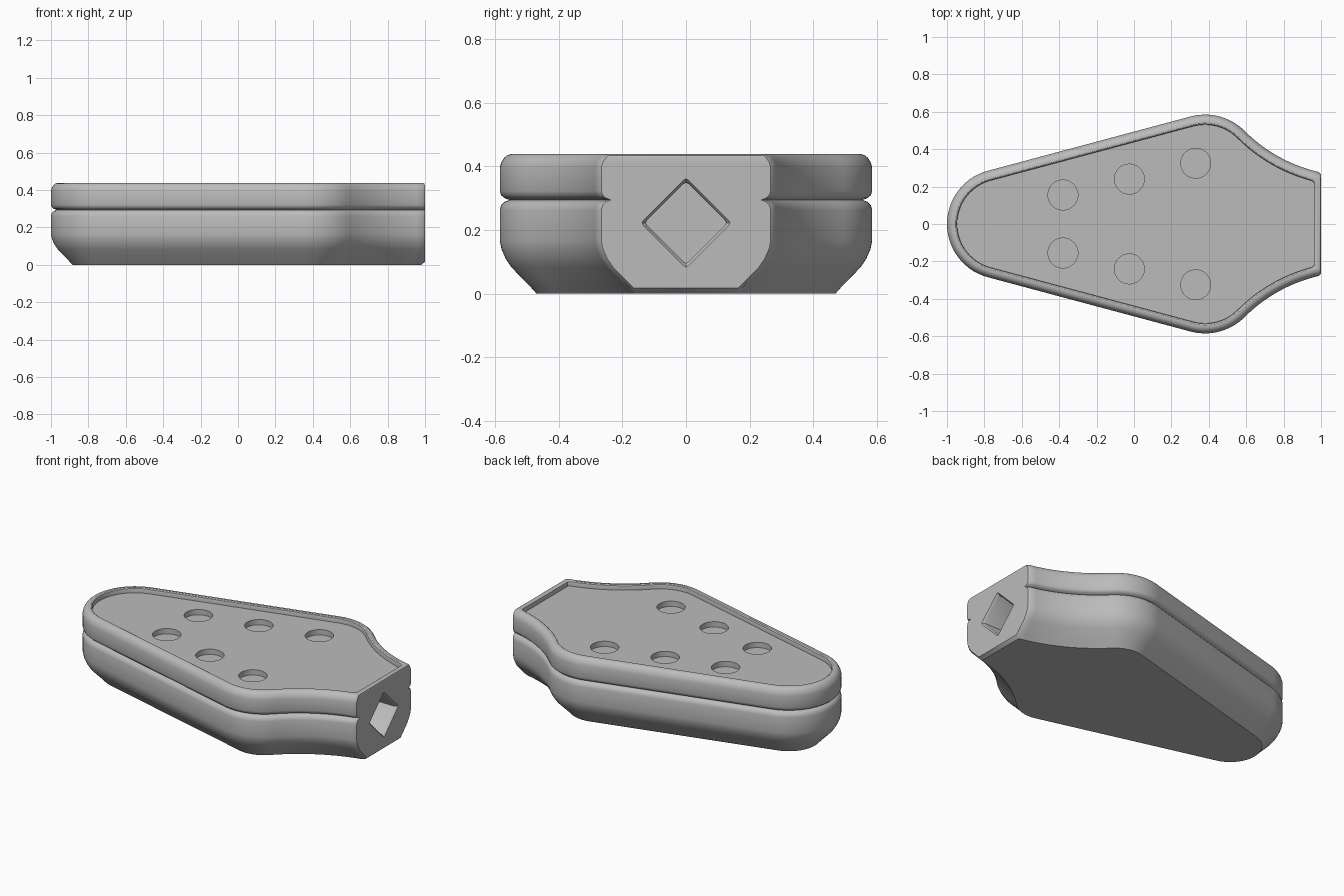
import bpy
import bmesh
from math import sin, cos, asin, radians, pi

cube = bpy.data.objects.get("Cube")
if cube:
    bpy.data.objects.remove(cube, do_unlink=True)

grey = bpy.data.materials.new("plain_grey")
grey.use_nodes = True
colour = (0.5, 0.5, 0.5, 1)
grey.diffuse_color = colour
grey.node_tree.nodes["Principled BSDF"].inputs["Base Color"].default_value = colour


def spread(a, b, n):
    return [a + (b - a) * i / n for i in range(n + 1)]


def outline(inset, z, end):
    """Closed outline: round nose, straight flanks, round shoulders, hollow neck, flat end."""
    half = []
    r = 0.2946 - inset
    for a in spread(pi, radians(105), 14):
        half.append((-0.7054 + r * cos(a), r * sin(a)))
    r = 0.3 - inset
    for a in spread(radians(105), radians(45), 14):
        half.append((0.38 + r * cos(a), 0.285 + r * sin(a)))
    r = 0.82 + inset
    cx, cy = 1.172, 1.077
    last = asin((cx - 1 + end + 0.012) / r)
    for a in spread(radians(45), last, 14)[1:]:
        half.append((cx - r * sin(a), cy - r * cos(a)))
    half.append((1 - end, half[-1][1] - 0.012))
    ring = half + [(x, -y) for x, y in reversed(half[1:])]
    return [(x, y, z) for x, y in ring]


def loft(name, rings):
    """Skin a stack of equal rings and cap both ends."""
    bm = bmesh.new()
    loops = [[bm.verts.new(p) for p in ring] for ring in rings]
    for a, b in zip(loops, loops[1:]):
        for i in range(len(a)):
            j = (i + 1) % len(a)
            bm.faces.new((a[i], a[j], b[j], b[i]))
    bm.faces.new(loops[0])
    bm.faces.new(loops[-1])
    bmesh.ops.recalc_face_normals(bm, faces=bm.faces)
    mesh = bpy.data.meshes.new(name)
    bm.to_mesh(mesh)
    bm.free()
    mesh.materials.append(grey)
    obj = bpy.data.objects.new(name, mesh)
    bpy.context.collection.objects.link(obj)
    return obj


def diamond(x, r):
    """Diamond with softened corners, facing along x."""
    ring = []
    for k in range(4):
        a = k * pi / 2
        for s in (-1, 0, 1):
            u, v = r - 0.008 * abs(s), 0.008 * s
            if s == 0:
                u = r - 0.004
            ring.append((x, u * cos(a) - v * sin(a), 0.222 + u * sin(a) + v * cos(a)))
    return ring


def circle(x, y, z, r):
    return [(x + r * cos(i * pi / 24), y + r * sin(i * pi / 24), z) for i in range(48)]


# Body: side inset, height and end inset from the underside to the recessed deck
profile = [
    (0.115, 0, 0.02), (0.1, 0.017, 0), (0.036, 0.083, 0), (0.018, 0.11, 0),
    (0.005, 0.14, 0), (0, 0.165, 0), (0, 0.262, 0), (0.004, 0.277, 0),
    (0.014, 0.288, 0), (0.03, 0.294, 0), (0.014, 0.3, 0), (0.004, 0.309, 0),
    (0, 0.322, 0), (0, 0.395, 0), (0.004, 0.411, 0), (0.013, 0.426, 0.001),
    (0.022, 0.434, 0.004), (0.034, 0.438, 0.012), (0.046, 0.438, 0.028),
    (0.052, 0.434, 0.034), (0.054, 0.428, 0.036), (0.054, 0.408, 0.036),
]
body = loft("body", [outline(*p) for p in profile])

# Cutters: diamond socket in the end and six round pockets in the deck
cutters = [loft("socket_cutter", [diamond(x, r) for x, r in
                                  ((0.7, 0.13), (0.985, 0.13), (0.995, 0.138), (1.02, 0.16))])]
for i in range(3):
    x, y = -0.38 + 0.355 * i, 0.155 + 0.085 * i
    for side in (-1, 1):
        cutters.append(loft("pocket_cutter", [circle(x, side * y, z, 0.08) for z in (0.375, 0.46)]))

bpy.context.view_layer.objects.active = body
body.select_set(True)
for cutter in cutters:
    cutter.hide_render = True
    cut = body.modifiers.new("cut", "BOOLEAN")
    cut.operation = "DIFFERENCE"
    cut.solver = "EXACT"
    cut.object = cutter
    bpy.ops.object.modifier_apply(modifier=cut.name)
for cutter in cutters:
    bpy.data.objects.remove(cutter, do_unlink=True)

bpy.ops.object.shade_smooth_by_angle(angle=radians(32))
